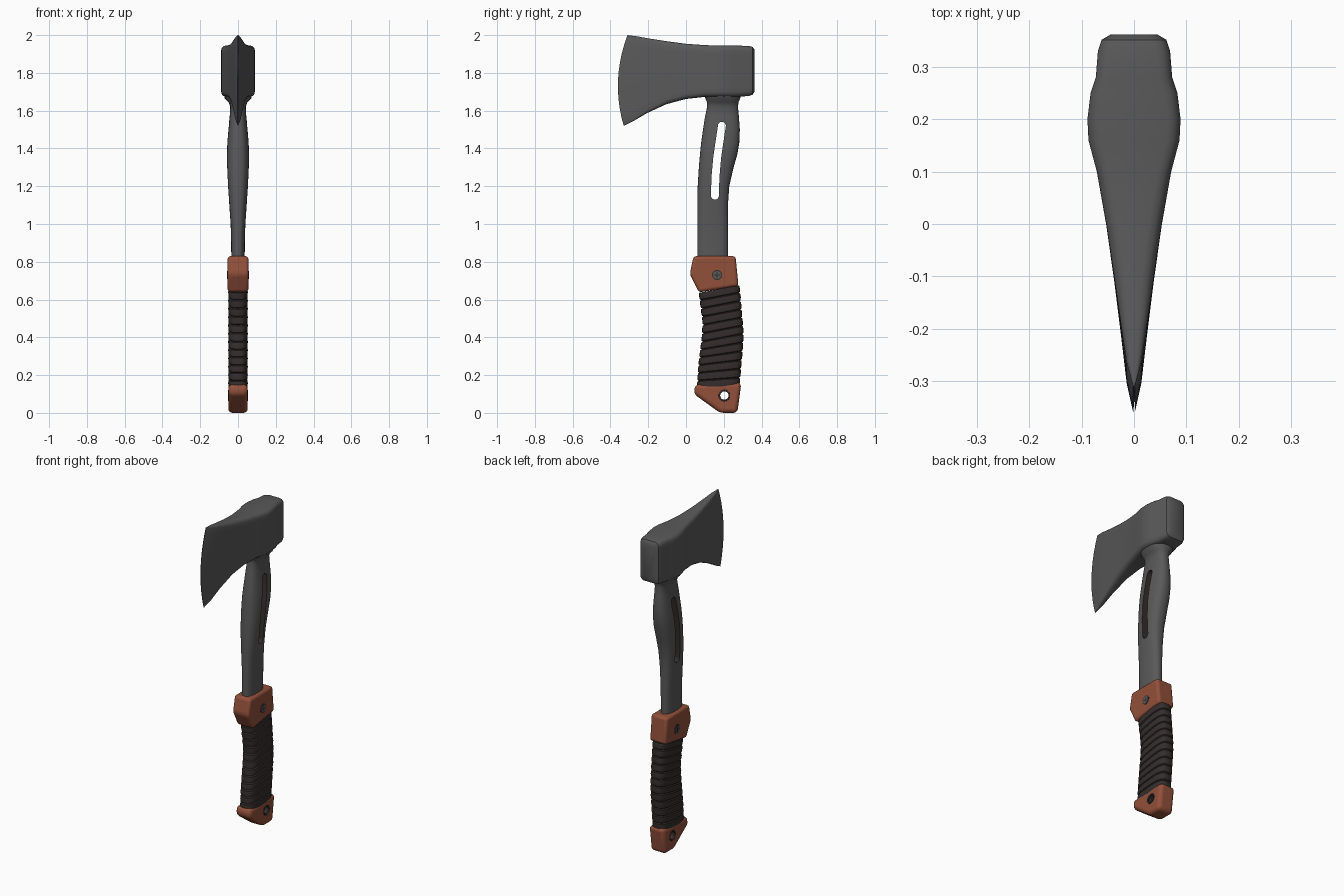
import bpy, bmesh, math
from math import sin, cos, pi, radians
from mathutils import Matrix

cube = bpy.data.objects.get("Cube")
if cube:
    bpy.data.objects.remove(cube, do_unlink=True)


def material(name, rgb):
    m = bpy.data.materials.new(name)
    m.use_nodes = True
    m.diffuse_color = (*rgb, 1)
    bsdf = next(n for n in m.node_tree.nodes if n.type == 'BSDF_PRINCIPLED')
    bsdf.inputs["Base Color"].default_value = (*rgb, 1)
    return m


STEEL = material("grey_steel", (0.1, 0.1, 0.1))
LEATHER = material("red_brown", (0.29, 0.08, 0.043))
WRAP = material("dark_brown", (0.035, 0.026, 0.026))


def finish(name, bm, mat, angle=35):
    bmesh.ops.recalc_face_normals(bm, faces=bm.faces)
    mesh = bpy.data.meshes.new(name)
    bm.to_mesh(mesh)
    bm.free()
    mesh.materials.append(mat)
    ob = bpy.data.objects.new(name, mesh)
    bpy.context.collection.objects.link(ob)
    smooth(ob, angle)
    return ob


def activate(ob):
    bpy.ops.object.select_all(action='DESELECT')
    ob.select_set(True)
    bpy.context.view_layer.objects.active = ob


def smooth(ob, angle=35):
    activate(ob)
    bpy.ops.object.shade_smooth_by_angle(angle=radians(angle))


def loft(name, rings, mat, angle=35):
    """Skin a list of equal-length point rings and cap both ends."""
    bm = bmesh.new()
    vs = [[bm.verts.new(p) for p in ring] for ring in rings]
    n = len(vs[0])
    for a, b in zip(vs, vs[1:]):
        for i in range(n):
            j = (i + 1) % n
            bm.faces.new((a[i], a[j], b[j], b[i]))
    bm.faces.new(vs[0])
    bm.faces.new(vs[-1])
    return finish(name, bm, mat, angle)


def prism(name, outline, hw, mat, bevel=0):
    """Side outline (y, z) extruded to both sides, with rounded edges."""
    ob = loft(name, [[(x, y, z) for y, z in outline] for x in (-hw, hw)], mat)
    if bevel:
        bm = bmesh.new()
        bm.from_mesh(ob.data)
        bmesh.ops.bevel(bm, geom=bm.edges[:], offset=bevel, segments=4,
                        profile=0.5, affect='EDGES', clamp_overlap=True)
        bm.to_mesh(ob.data)
        bm.free()
        smooth(ob, 40)
    return ob


def oval(cy, z, hx, hy, power=2.5, slope=0, n=32):
    """Horizontal superellipse ring, optionally tilted along y."""
    pts = []
    for i in range(n):
        a = 2 * pi * i / n
        c, s = cos(a), sin(a)
        x = hx * math.copysign(abs(c) ** (2 / power), c)
        y = hy * math.copysign(abs(s) ** (2 / power), s)
        pts.append((x, cy + y, z + slope * y))
    return pts


def circle(cy, cz, r, n=24):
    return [(cy + r * cos(2 * pi * i / n), cz + r * sin(2 * pi * i / n)) for i in range(n)]


def cut(ob, cutter):
    cutter.hide_render = True
    mod = ob.modifiers.new("cut", 'BOOLEAN')
    mod.operation = 'DIFFERENCE'
    mod.solver = 'EXACT'
    mod.material_mode = 'TRANSFER'
    mod.object = cutter
    activate(ob)
    bpy.ops.object.modifier_apply(modifier=mod.name)
    bpy.data.objects.remove(cutter, do_unlink=True)
    smooth(ob)


def head_ring(y, hw, z0, z1, k):
    """Upright rounded section; k bows it forward into the cutting edge."""
    r = min(0.025, hw * 0.6)
    zc, h = (z0 + z1) / 2, (z1 - z0) / 2
    side = [(hw, z0 + r + (z1 - z0 - 2 * r) * i / 10) for i in range(11)]
    arc = [(hw - r + r * cos(a), z1 - r + r * sin(a)) for a in (pi / 6, pi / 3, pi / 2)]
    low = [(x, z0 + z1 - z) for x, z in reversed(arc)]
    right = low + side + arc
    pts = right + [(-x, z) for x, z in reversed(right)]
    ring = []
    for x, z in pts:
        s = (z - zc) / h
        ring.append((x, y + k * (0.01 * s - 0.04 * (1 - s * s)), z))
    return ring


# Axe head: poll, swollen eye, then a thin flared blade
head = [(.362, .045, 1.70, 1.925, 0), (.352, .062, 1.684, 1.938, 0),
        (.33, .069, 1.677, 1.943, 0), (.28, .073, 1.675, 1.944, 0),
        (.25, .083, 1.674, 1.944, 0), (.2, .089, 1.674, 1.945, 0),
        (.16, .087, 1.674, 1.945, 0), (.1, .071, 1.673, 1.947, 0),
        (0, .053, 1.662, 1.954, .05), (-.1, .038, 1.635, 1.967, .2),
        (-.2, .024, 1.588, 1.982, .5), (-.27, .014, 1.545, 1.994, .85),
        (-.32, .0015, 1.52, 2.0, 1)]
loft("axe_head", [head_ring(*row) for row in head], STEEL)

# Haft: z, front y, back y, half width
haft_rows = [(.72, .06, .222, .035), (.9, .06, .222, .036), (1.0, .06, .222, .039),
             (1.1, .06, .222, .046), (1.2, .062, .229, .053), (1.3, .068, .252, .058),
             (1.37, .074, .272, .059), (1.43, .08, .282, .057), (1.5, .09, .285, .051),
             (1.57, .101, .28, .044), (1.62, .112, .275, .041), (1.645, .112, .278, .05),
             (1.665, .102, .287, .07), (1.7, .098, .29, .078)]
haft = loft("haft", [oval((a + b) / 2, z, w, (b - a) / 2) for z, a, b, w in haft_rows], STEEL)

# Long slot through the haft
path = [(.153, 1.15), (.156, 1.25), (.165, 1.35), (.178, 1.44), (.19, 1.52)]
R = 0.021
arc = [pi * i / 8 for i in range(9)]
slot = [(y + R, z) for y, z in path[:-1]]
slot += [(path[-1][0] + R * cos(a), path[-1][1] + R * sin(a)) for a in arc]
slot += [(y - R, z) for y, z in reversed(path[1:-1])]
slot += [(path[0][0] - R * cos(a), path[0][1] - R * sin(a)) for a in arc[:-1]]
cut(haft, prism("slot_cutter", slot, 0.2, WRAP))


def grip_edges(z):
    """Front and back y of the grip at a height."""
    rows = [(.1, .055, .28), (.26, .065, .295), (.36, .076, .304), (.42, .084, .304),
            (.5, .088, .297), (.63, .071, .286), (.72, .06, .27)]
    for (z0, a0, b0), (z1, a1, b1) in zip(rows, rows[1:]):
        if z <= z1:
            t = (z - z0) / (z1 - z0)
            return a0 + (a1 - a0) * t, b0 + (b1 - b0) * t


# Wrapped grip: slanted bands separated by narrow grooves
bands = 12
rings = []
for i in range(bands):
    for frac, inset in ((0, .008), (.1, .001), (.5, -.001), (.9, .001)):
        t = (i + frac) / bands
        z = 0.135 + 0.525 * t
        a, b = grip_edges(z)
        rings.append(oval((a + b) / 2, z, .051 - inset, (b - a) / 2 - inset, 3.2,
                          .05 + .14 * min(1, 2 * t)))
loft("grip_wrap", rings, WRAP, 25)

# Collar and pommel
prism("collar", [(.262, .83), (.278, .672), (.068, .638), (.02, .735), (.04, .83)],
      .055, LEATHER, .016)
pommel = prism("pommel", [(.293, .16), (.272, 0), (.18, 0), (.042, .1), (.048, .15)],
               .051, LEATHER, .022)
cut(pommel, prism("hole_cutter", circle(.203, .092, .024), 0.2, WRAP))


def side_disc(name, side, x, depth, outline, mat):
    ob = prism(name, outline, depth / 2, mat)
    ob.data.transform(Matrix.Translation((side * x, 0, 0)))


# Eyelets and cross-head screws on both sides
for side, label in ((1, "left"), (-1, "right")):
    bpy.ops.mesh.primitive_torus_add(major_radius=.027, minor_radius=.005, major_segments=28,
                                     minor_segments=8, location=(side * .048, .203, .092),
                                     rotation=(0, pi / 2, 0))
    eyelet = bpy.context.object
    eyelet.name = label + "_eyelet"
    eyelet.data.materials.append(WRAP)
    smooth(eyelet, 60)
    cy, cz = .165, .73
    side_disc(label + "_screw_rim", side, .055, .003, circle(cy, cz, .027), WRAP)
    side_disc(label + "_screw", side, .056, .004, circle(cy, cz, .022), STEEL)
    for w, h, part in ((.018, .003, "_slot_across"), (.003, .018, "_slot_upright")):
        bar = [(cy - w, cz - h), (cy + w, cz - h), (cy + w, cz + h), (cy - w, cz + h)]
        side_disc(label + part, side, .058, .001, bar, WRAP)
